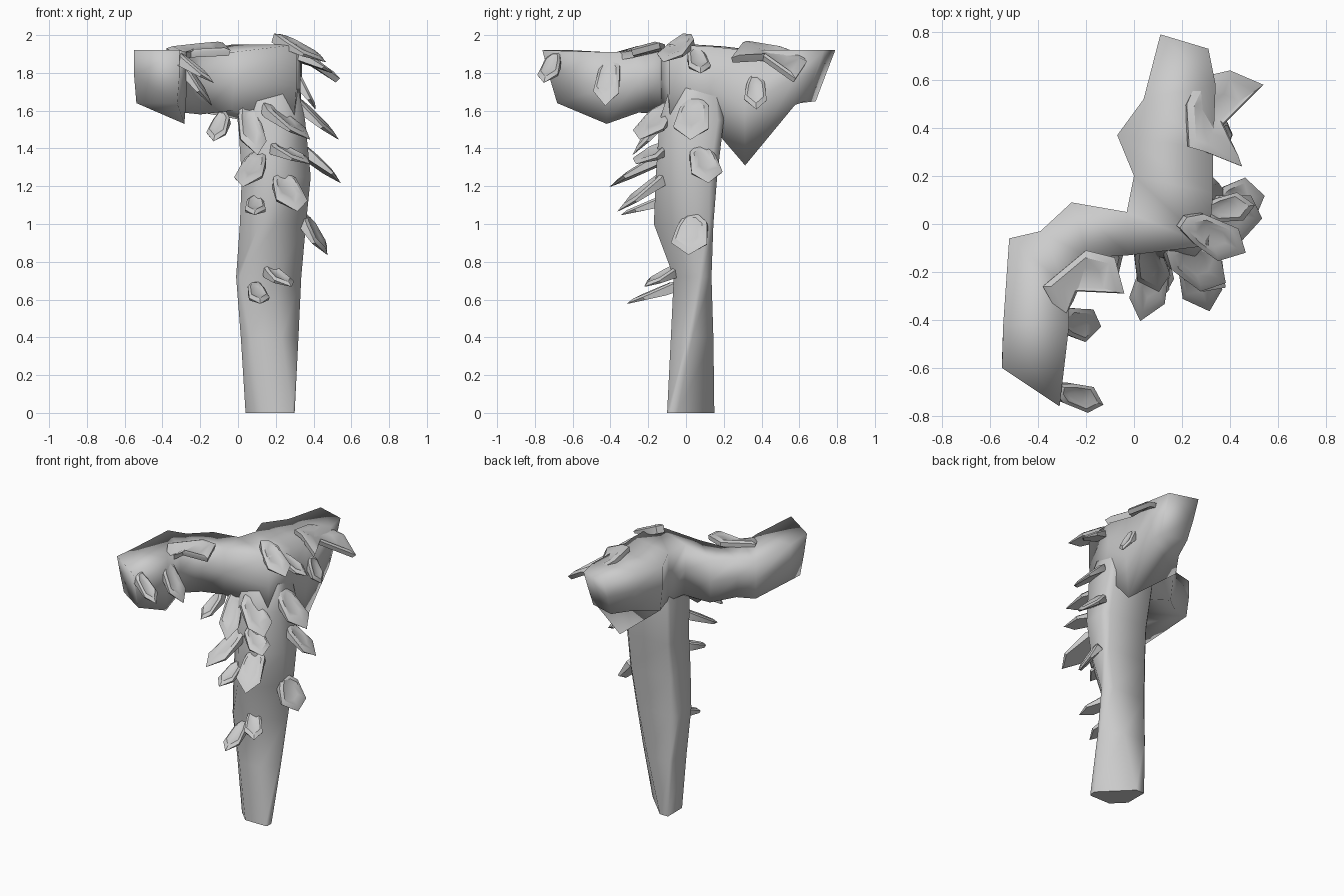
import bpy, bmesh, math
from mathutils import Vector as V


def finish(name, bm, angle):
    bmesh.ops.remove_doubles(bm, verts=bm.verts, dist=1e-4)
    bmesh.ops.recalc_face_normals(bm, faces=bm.faces)
    me = bpy.data.meshes.new(name)
    bm.to_mesh(me)
    bm.free()
    ob = bpy.data.objects.new(name, me)
    bpy.context.collection.objects.link(ob)
    bpy.ops.object.select_all(action='DESELECT')
    ob.select_set(True)
    bpy.context.view_layer.objects.active = ob
    bpy.ops.object.shade_smooth_by_angle(angle=math.radians(angle))
    return ob


def loft(name, rings, angle=50):
    bm = bmesh.new()
    rows = [[bm.verts.new(p) for p in r] for r in rings]
    n = len(rows[0])
    for a, b in zip(rows, rows[1:]):
        for i in range(n):
            j = (i + 1) % n
            bm.faces.new((a[i], a[j], b[j], b[i]))
    bm.faces.new(rows[0])
    bm.faces.new(rows[-1])
    return finish(name, bm, angle)


def slab(name, pts, thick, inset=0.74, taper=None):
    # chipped plate: thin sharp rim, bevelled border, slightly dished face
    pts = [V(p) for p in pts]
    mid = sum(pts, V()) / len(pts)
    nrm = V()
    for a, b in zip(pts, pts[1:] + pts[:1]):
        nrm += (a - mid).cross(b - mid)
    nrm.normalize()
    if nrm.z < 0:
        nrm = -nrm
    t = taper or [.6] * len(pts)
    inner = [mid + (p - mid) * inset + nrm * thick * .25 for p in pts]
    dish = [mid + (p - mid) * inset * .6 + nrm * thick * .05 for p in pts]
    back = [mid + (p - mid) * .95 - nrm * thick * k for p, k in zip(pts, t)]
    return loft(name, [back, pts, inner, dish], 35)


def octagon(z, x0, x1, y0, y1, p0, p1, q0, q1):
    # ring from its limits in x, y and the two diagonals
    p0, p1, q0, q1 = (v * math.sqrt(2) for v in (p0, p1, q0, q1))
    pts = [(x1, x1 + q0), (x1, p1 - x1), (p1 - y1, y1), (y1 - q1, y1),
           (x0, x0 + q1), (x0, p0 - x0), (p0 - y0, y0), (y0 - q0, y0)]
    return [(min(max(x, x0), x1), min(max(y, y0), y1), z) for x, y in pts]


# Trunk
trunk = [(0, .04, .30, -.10, .15, .02, .18, -.275, .087),
         (.4, .015, .32, -.08, .145, -.01, .25, -.22, .08),
         (.72, -.01, .335, -.065, .135, -.04, .30, -.19, .075),
         (1.0, .01, .36, -.17, .145, -.04, .34, -.26, .08),
         (1.25, .02, .385, -.16, .165, -.03, .36, -.29, .09),
         (1.55, 0, .355, -.14, .2, -.03, .37, -.28, .13),
         (1.8, .04, .30, -.06, .17, .03, .32, -.2, .09)]
loft("trunk", [octagon(*r) for r in trunk], 75)

# Winding top beam: (left x, left y, right x, right y, top z, left bottom, right bottom)
beam = [(.11, .79, .31, .73, 1.93, 1.65, 1.65), (.04, .52, .34, .58, 1.93, 1.63, 1.63),
        (-.07, .37, .33, .31, 1.93, 1.60, 1.31), (0, .20, .33, .13, 1.95, 1.58, 1.52),
        (-.03, .05, .31, -.09, 1.96, 1.58, 1.50), (-.26, .09, -.02, -.13, 1.92, 1.60, 1.60),
        (-.39, -.03, -.19, -.14, 1.92, 1.63, 1.58), (-.52, -.06, -.28, -.26, 1.92, 1.64, 1.59),
        (-.545, -.42, -.27, -.42, 1.92, 1.64, 1.53), (-.55, -.60, -.31, -.76, 1.93, 1.64, 1.64)]
rings = []
up = V((0, 0, 1))
for k, (lx, ly, rx, ry, zt, bl, br) in enumerate(beam):
    l, r = V((lx, ly, 0)), V((rx, ry, 0))
    c = (l + r) / 2
    shift = V((0, -.1 if k == 0 else .07 if k == len(beam) - 1 else 0, 0))
    low = lambda p: c + (p - c) * .9 + shift
    rings.append([l + up * (zt - .01), r + up * (zt - .01),
                  r + shift * .5 + up * (zt + br) / 2, low(r) + up * br,
                  low(l) + up * bl, l + shift * .5 + up * (zt + bl) / 2])
loft("top_beam", rings, 120)

# Small shards: root, tip, width
shards = [((.05, -.09, 1.62), (.10, -.28, 1.37), .14), ((.17, -.12, 1.62), (.38, -.24, 1.45), .18),
          ((-.08, -.10, 1.58), (-.13, -.24, 1.44), .11), ((.10, -.13, 1.37), (.03, -.40, 1.20), .15),
          ((.24, -.13, 1.26), (.31, -.36, 1.07), .17), ((.09, -.13, 1.14), (.09, -.34, 1.05), .11),
          ((.17, -.06, .77), (.28, -.22, .67), .12), ((.09, -.08, .68), (.12, -.31, .58), .11),
          ((.33, .05, 1.65), (.53, .02, 1.45), .19), ((.36, .08, 1.40), (.54, .12, 1.22), .17),
          ((.37, .04, 1.03), (.47, .01, .84), .20), ((.20, -.13, 1.42), (.38, -.26, 1.32), .15),
          ((-.29, -.40, 1.86), (-.14, -.43, 1.63), .14), ((-.30, -.70, 1.89), (-.13, -.75, 1.75), .11),
          ((.24, .0, 1.99), (.46, -.12, 1.86), .16), ((.31, .05, 1.92), (.50, .08, 1.80), .12),
          ((.33, .37, 1.77), (.41, .37, 1.61), .12)]
outline = [(-.14, -.24), (.2, -.42), (.68, -.52), (1.02, .02), (.72, .48), (.1, .38), (-.12, .1)]
wedge = [1.1, .9, .4, .08, .35, 1, 1.1]
for i, (root, tip, w) in enumerate(shards):
    root, d = V(root), V(tip) - V(root)
    side = d.cross(up).normalized() * w * (1 if i % 2 else -1)
    slab(f"shard_{i + 1}", [root + d * a + side * b for a, b in outline], .045, taper=wedge)

# Wide two-pointed plates lying on the beam
slab("wide_plate_back", [(.23, .32, 1.97), (.22, .50, 1.94), (.27, .61, 1.90), (.40, .64, 1.86),
                         (.54, .58, 1.77), (.37, .41, 1.89), (.45, .24, 1.88), (.30, .30, 1.96)], .05, .8)
slab("wide_plate_front", [(-.38, -.26, 1.93), (-.20, -.11, 1.95), (-.08, -.14, 1.96),
                          (-.04, -.29, 1.92), (-.25, -.28, 1.91), (-.30, -.40, 1.89)], .05, .8)
